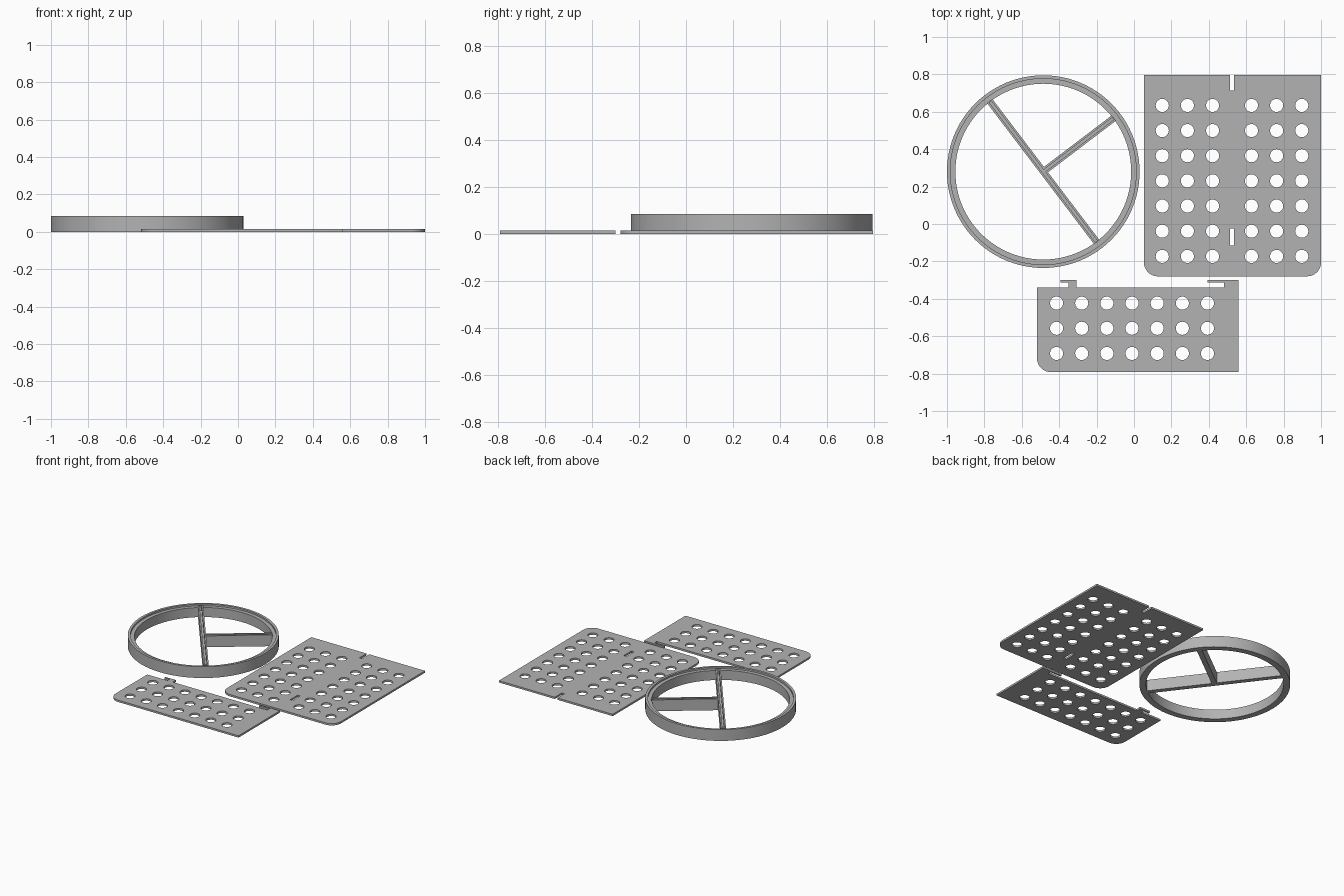
import bpy, math
from mathutils import Matrix, Vector

if "Cube" in bpy.data.objects:
    bpy.data.objects.remove(bpy.data.objects["Cube"])

grey = bpy.data.materials.new("plain_grey")
grey.diffuse_color = (0.45, 0.45, 0.45, 1)
grey.use_nodes = True
grey.node_tree.nodes["Principled BSDF"].inputs["Base Color"].default_value = grey.diffuse_color


def circle(cx, cy, r, n=32):
    return [(cx + r * math.cos(2 * math.pi * i / n), cy + r * math.sin(2 * math.pi * i / n))
            for i in range(n)]


def arc(cx, cy, r, a0, a1, n=8):
    return [(cx + r * math.cos(math.radians(a0 + (a1 - a0) * i / n)),
             cy + r * math.sin(math.radians(a0 + (a1 - a0) * i / n))) for i in range(n + 1)]


def rect(x0, y0, x1, y1):
    return [(x0, y0), (x1, y0), (x1, y1), (x0, y1)]


def flat_part(name, loops, z0, z1, matrix=Matrix()):
    """Extrude a closed outline (first loop) with openings (other loops)."""
    cu = bpy.data.curves.new(name, 'CURVE')
    cu.dimensions = '2D'
    cu.fill_mode = 'BOTH'
    cu.extrude = (z1 - z0) / 2
    for pts in loops:
        sp = cu.splines.new('POLY')
        sp.points.add(len(pts) - 1)
        for p, (x, y) in zip(sp.points, pts):
            p.co = (x, y, 0, 1)
        sp.use_cyclic_u = True
    ob = bpy.data.objects.new(name, cu)
    bpy.context.collection.objects.link(ob)
    ob.matrix_world = Matrix.Translation((0, 0, (z0 + z1) / 2)) @ matrix
    bpy.ops.object.select_all(action='DESELECT')
    ob.select_set(True)
    bpy.context.view_layer.objects.active = ob
    bpy.ops.object.convert(target='MESH')
    ob = bpy.context.object
    ob.data.materials.clear()
    ob.data.materials.append(grey)
    bpy.ops.object.shade_smooth_by_angle(angle=math.radians(30))
    return ob


T = 0.014        # plate thickness
STEP = 0.1345    # hole spacing
HOLE = 0.035

# Large perforated plate: rounded front corners, notch at the back, slot near the front
R = 0.075
outline = (arc(0.053 + R, -0.28 + R, R, 180, 270) + arc(1 - R, -0.28 + R, R, 270, 360)
           + [(1, 0.797), (0.535, 0.797), (0.535, 0.713), (0.513, 0.713), (0.513, 0.797), (0.053, 0.797)])
holes = [circle(x0 + i * STEP, -0.173 + j * STEP, HOLE)
         for x0 in (0.151, 0.628) for i in range(3) for j in range(7)]
flat_part("large_plate", [outline, rect(0.513, -0.114, 0.535, -0.023)] + holes, 0, T)

# Small perforated plate with two hooks on its back edge
outline = (arc(-0.519 + R, -0.792 + R, R, 180, 270)
           + [(0.559, -0.792), (0.559, -0.3), (0.393, -0.3), (0.393, -0.314), (0.481, -0.314),
              (0.481, -0.339), (-0.307, -0.339), (-0.307, -0.3), (-0.393, -0.3), (-0.393, -0.314),
              (-0.35, -0.314), (-0.35, -0.339), (-0.519, -0.339)])
holes = [circle(-0.414 + i * STEP, -0.692 + j * STEP, HOLE) for i in range(7) for j in range(3)]
flat_part("small_plate", [outline] + holes, 0, T)

# Round stand: ring with a raised outer lip
H, LEDGE = 0.085, 0.072
place = Matrix.Translation((-0.485, 0.28, 0))
outer, lip, inner = (circle(0, 0, r, 96) for r in (0.515, 0.497, 0.47))
flat_part("ring_body", [outer, inner], 0, LEDGE, place)
flat_part("ring_lip", [outer, lip], LEDGE, H, place)

# T-shaped spokes with a groove along the top
def tee(w, end):
    return [(-end, -w), (end, -w), (end, w), (w, w), (w, end), (-w, end), (-w, w), (-end, w)]

turn = place @ Matrix.Rotation(math.radians(-52.8), 4, 'Z')
FLOOR = 0.05
flat_part("spoke_base", [tee(0.018, 0.474)], 0, FLOOR, turn)
flat_part("spoke_groove_walls", [tee(0.018, 0.474), tee(0.007, 0.468)], FLOOR, H, turn)
